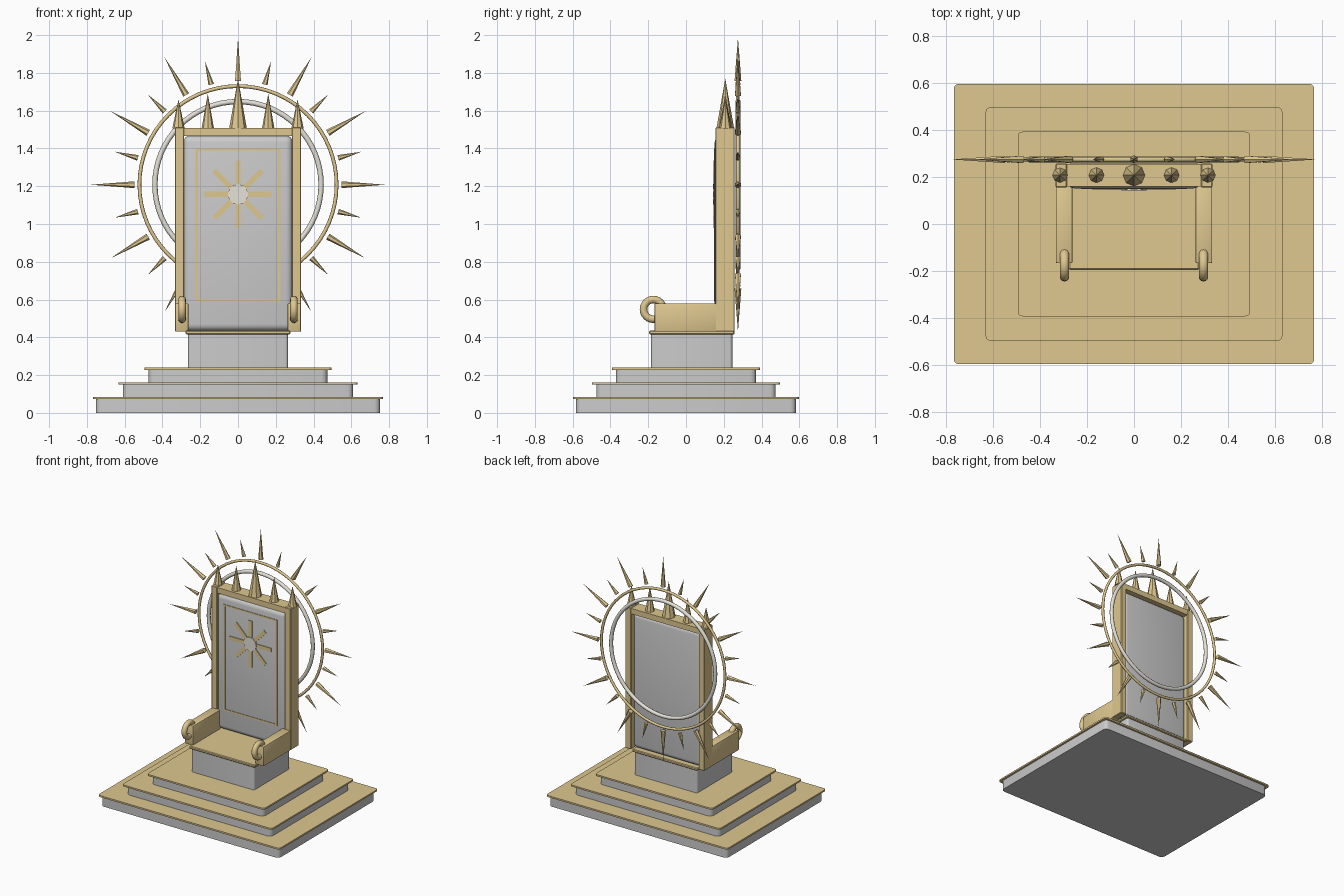
import bpy, bmesh
from math import radians, sin, cos, pi
from mathutils import Matrix, Vector

if "Cube" in bpy.data.objects:
    bpy.data.objects.remove(bpy.data.objects["Cube"])


def material(name, rgb):
    m = bpy.data.materials.new(name)
    m.diffuse_color = (*rgb, 1)
    m.use_nodes = True
    m.node_tree.nodes["Principled BSDF"].inputs["Base Color"].default_value = m.diffuse_color
    return m


GOLD = material("gold", (0.74, 0.58, 0.28))
SILVER = material("silver", (0.78, 0.76, 0.68))


def finish(name, bm, mat=None, smooth=None):
    me = bpy.data.meshes.new(name)
    bmesh.ops.recalc_face_normals(bm, faces=bm.faces)
    bm.to_mesh(me)
    bm.free()
    if mat:
        me.materials.append(mat)
    if smooth:
        me.shade_smooth()
        me.set_sharp_from_angle(angle=radians(smooth))
    ob = bpy.data.objects.new(name, me)
    bpy.context.collection.objects.link(ob)
    return ob


def box(name, x, y, z, mat=None, bevel=0.0, upright=False, segs=3):
    """Box from (min, max) ranges; upright bevels only the vertical corners."""
    bm = bmesh.new()
    size = [b - a for a, b in (x, y, z)]
    mid = [(a + b) / 2 for a, b in (x, y, z)]
    bmesh.ops.create_cube(bm, size=1, matrix=Matrix.Translation(mid) @ Matrix.Diagonal((*size, 1)))
    if bevel:
        edges = [e for e in bm.edges
                 if not upright or abs(e.verts[0].co.z - e.verts[1].co.z) > 1e-4]
        bmesh.ops.bevel(bm, geom=edges, offset=bevel, segments=segs, profile=0.5, affect='EDGES')
    return finish(name, bm, mat, 35 if bevel else None)


def spike(name, base, direction, radius, length, sides):
    bm = bmesh.new()
    d = Vector(direction).normalized()
    rot = d.to_track_quat('Z', 'Y').to_matrix().to_4x4()
    m = Matrix.Translation(Vector(base) + d * length / 2) @ rot
    bmesh.ops.create_cone(bm, cap_ends=True, segments=sides, radius1=radius,
                          radius2=0, depth=length, matrix=m)
    return finish(name, bm, GOLD)


def ring(name, centre, axis, major, minor, mat, n=64, k=10):
    bm = bmesh.new()
    rot = Vector(axis).to_track_quat('Z', 'Y').to_matrix().to_4x4()
    m = Matrix.Translation(centre) @ rot
    grid = []
    for i in range(n):
        a = 2 * pi * i / n
        loop = []
        for j in range(k):
            b = 2 * pi * j / k
            r = major + minor * cos(b)
            loop.append(bm.verts.new(m @ Vector((r * cos(a), r * sin(a), minor * sin(b)))))
        grid.append(loop)
    for i in range(n):
        p, q = grid[i], grid[(i + 1) % n]
        for j in range(k):
            bm.faces.new((p[j], q[j], q[(j + 1) % k], p[(j + 1) % k]))
    return finish(name, bm, mat, 60)


# stepped dais: grey blocks with overhanging gold slabs
for i, (hx, hy, z) in enumerate([(0.767, 0.597, 0), (0.632, 0.497, 0.077), (0.495, 0.393, 0.154)], 1):
    g = 0.015 if i == 1 else 0.022
    box(f"step_{i}", (-hx + g, hx - g), (-hy + g, hy - g), (z, z + 0.075), None, 0.03, True)
    box(f"step_trim_{i}", (-hx, hx), (-hy, hy), (z + 0.073, z + 0.085), GOLD, 0.02, True)

# pedestal and seat
box("pedestal", (-0.265, 0.265), (-0.185, 0.245), (0.235, 0.417), None, 0.015, True)
box("seat", (-0.277, 0.277), (-0.195, 0.257), (0.415, 0.436), GOLD, 0.005, segs=1)

# padded back panel with top rail
box("back_panel", (-0.29, 0.29), (0.152, 0.235), (0.434, 1.468), None, 0.036, segs=4)
box("top_rail", (-0.29, 0.29), (0.16, 0.255), (1.465, 1.507), GOLD)

# posts, armrests and scroll rings, both sides
for side, s in (("left", -1), ("right", 1)):
    px = sorted((s * 0.285, s * 0.334))
    ax = sorted((s * 0.262, s * 0.333))
    box(f"{side}_post", px, (0.156, 0.257), (0.43, 1.512), GOLD, 0.004, segs=1)
    box(f"{side}_armrest", ax, (-0.167, 0.165), (0.43, 0.58), GOLD, 0.006, segs=2)
    ring(f"{side}_arm_scroll", (s * 0.296, -0.173, 0.548), (1, 0, 0), 0.052, 0.02, GOLD, 24, 12)

# thin frame on the back panel
for s in (-1, 1):
    x = sorted((s * 0.213, s * 0.226))
    box("panel_frame_side", x, (0.148, 0.16), (0.59, 1.40), GOLD)
    zc = 0.995 + s * 0.399
    box("panel_frame_bar", (-0.213, 0.213), (0.148, 0.16), (zc - 0.006, zc + 0.006), GOLD)

# eight-ray emblem with silver hub
C = Vector((0, 0.15, 1.157))
for i in range(4):
    ray = box("emblem_ray", (-0.178, 0.178), (-0.004, 0.008), (-0.014, 0.014), GOLD)
    ray.data.transform(Matrix.Translation(C) @ Matrix.Rotation(i * pi / 4, 4, 'Y'))
bm = bmesh.new()
bmesh.ops.create_cone(bm, cap_ends=True, segments=12, radius1=0.054, radius2=0.054, depth=0.016,
                      matrix=Matrix.Translation(C) @ Matrix.Rotation(pi / 2, 4, 'X'))
finish("emblem_hub", bm, SILVER)

# crown spikes along the top rail
for x, r, top in [(0, 0.047, 1.77), (-0.16, 0.033, 1.69), (0.16, 0.033, 1.69),
                  (-0.315, 0.033, 1.66), (0.315, 0.033, 1.66)]:
    spike("crown_spike", (x, 0.208, 1.505), (0, 0, 1), r, top - 1.505, 8)

# halo rings with alternating long and short spikes
H = Vector((0, 0.275, 1.208))
ring("halo_outer_ring", H, (0, 1, 0), 0.522, 0.010, GOLD)
ring("halo_inner_ring", H, (0, 1, 0), 0.440, 0.014, SILVER)
for i in range(24):
    a = i * pi / 12
    d = Vector((cos(a), 0, sin(a)))
    r, length = (0.018, 0.23) if i % 2 == 0 else (0.015, 0.127)
    spike("halo_spike", H + d * 0.549, d, r, length, 6)
